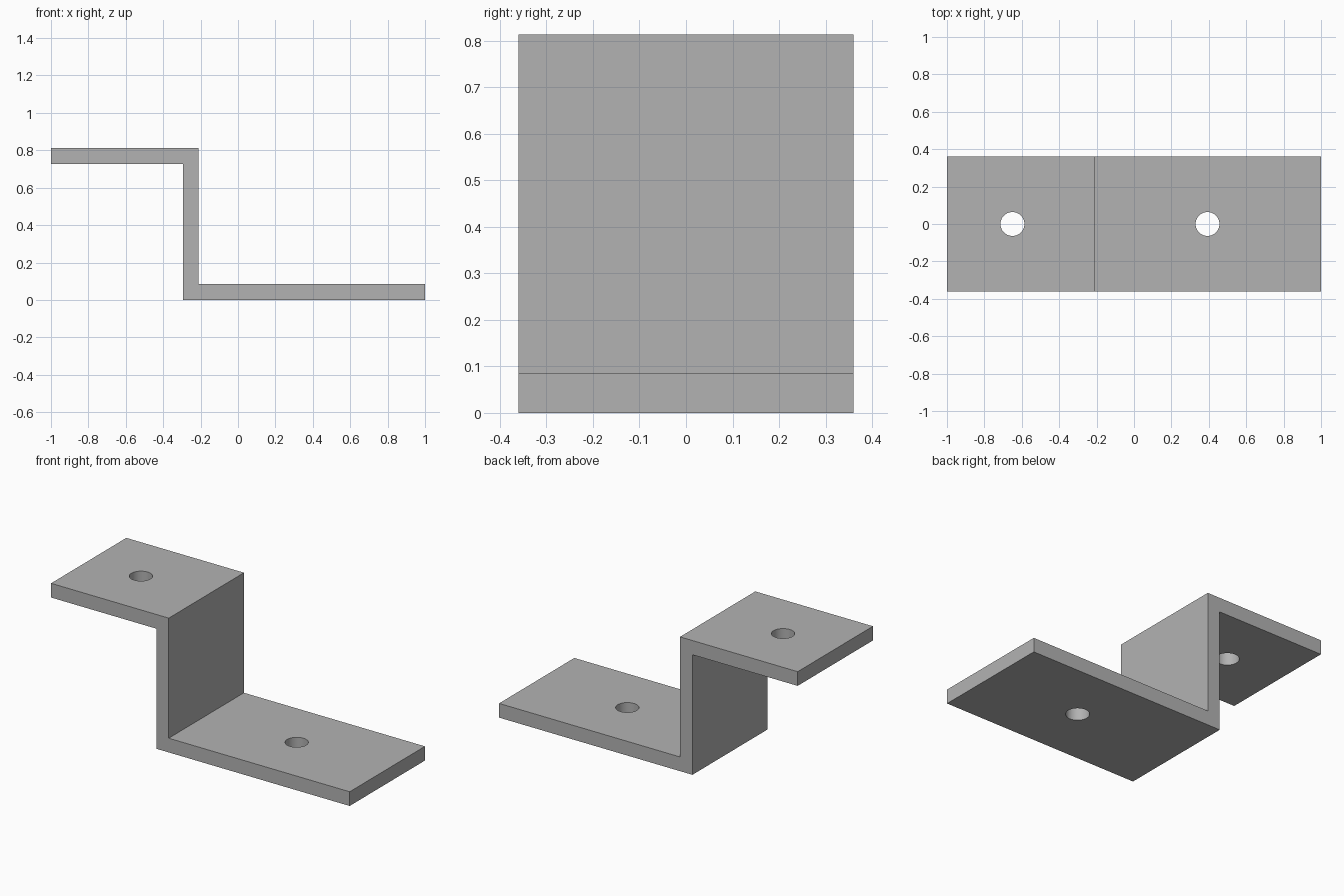
import bpy, bmesh, math

cube = bpy.data.objects.get("Cube")
if cube:
    bpy.data.objects.remove(cube, do_unlink=True)

HALF_DEPTH = 0.36
THICK = 0.086
HEIGHT = 0.813
WALL_RIGHT = -0.212
WALL_LEFT = WALL_RIGHT - 0.083
HOLE_RADIUS = 0.064

# Plain grey metal
grey = bpy.data.materials.new("grey_metal")
grey.use_nodes = True
colour = (0.45, 0.45, 0.45, 1)
grey.diffuse_color = colour
grey.node_tree.nodes["Principled BSDF"].inputs["Base Color"].default_value = colour

# Z-shaped bracket: side profile extruded through the depth
profile = [
    (WALL_LEFT, 0), (1, 0), (1, THICK), (WALL_RIGHT, THICK),
    (WALL_RIGHT, HEIGHT), (-1, HEIGHT),
    (-1, HEIGHT - THICK), (WALL_LEFT, HEIGHT - THICK),
]
bm = bmesh.new()
face = bm.faces.new([bm.verts.new((x, -HALF_DEPTH, z)) for x, z in profile])
ext = bmesh.ops.extrude_face_region(bm, geom=[face])
moved = [g for g in ext["geom"] if isinstance(g, bmesh.types.BMVert)]
bmesh.ops.translate(bm, verts=moved, vec=(0, 2 * HALF_DEPTH, 0))
bmesh.ops.recalc_face_normals(bm, faces=bm.faces)
mesh = bpy.data.meshes.new("bracket")
bm.to_mesh(mesh)
bm.free()
bracket = bpy.data.objects.new("bracket", mesh)
bpy.context.collection.objects.link(bracket)
mesh.materials.append(grey)


# Round bolt holes through each flange
def drill(name, x, z):
    bpy.ops.mesh.primitive_cylinder_add(
        vertices=48, radius=HOLE_RADIUS, depth=4 * THICK, location=(x, 0, z))
    cutter = bpy.context.object
    cutter.name = name
    cutter.data.materials.append(grey)
    cutter.hide_render = True
    cut = bracket.modifiers.new(name, "BOOLEAN")
    cut.operation = "DIFFERENCE"
    cut.solver = "EXACT"
    cut.object = cutter
    bpy.ops.object.select_all(action="DESELECT")
    bpy.context.view_layer.objects.active = bracket
    bracket.select_set(True)
    bpy.ops.object.modifier_apply(modifier=cut.name)
    bpy.data.objects.remove(cutter, do_unlink=True)


drill("upper_hole", -0.65, HEIGHT - THICK / 2)
drill("lower_hole", 0.393, THICK / 2)

# Smooth hole walls, crisp plate edges
bpy.ops.object.shade_smooth_by_angle(angle=math.radians(30))
